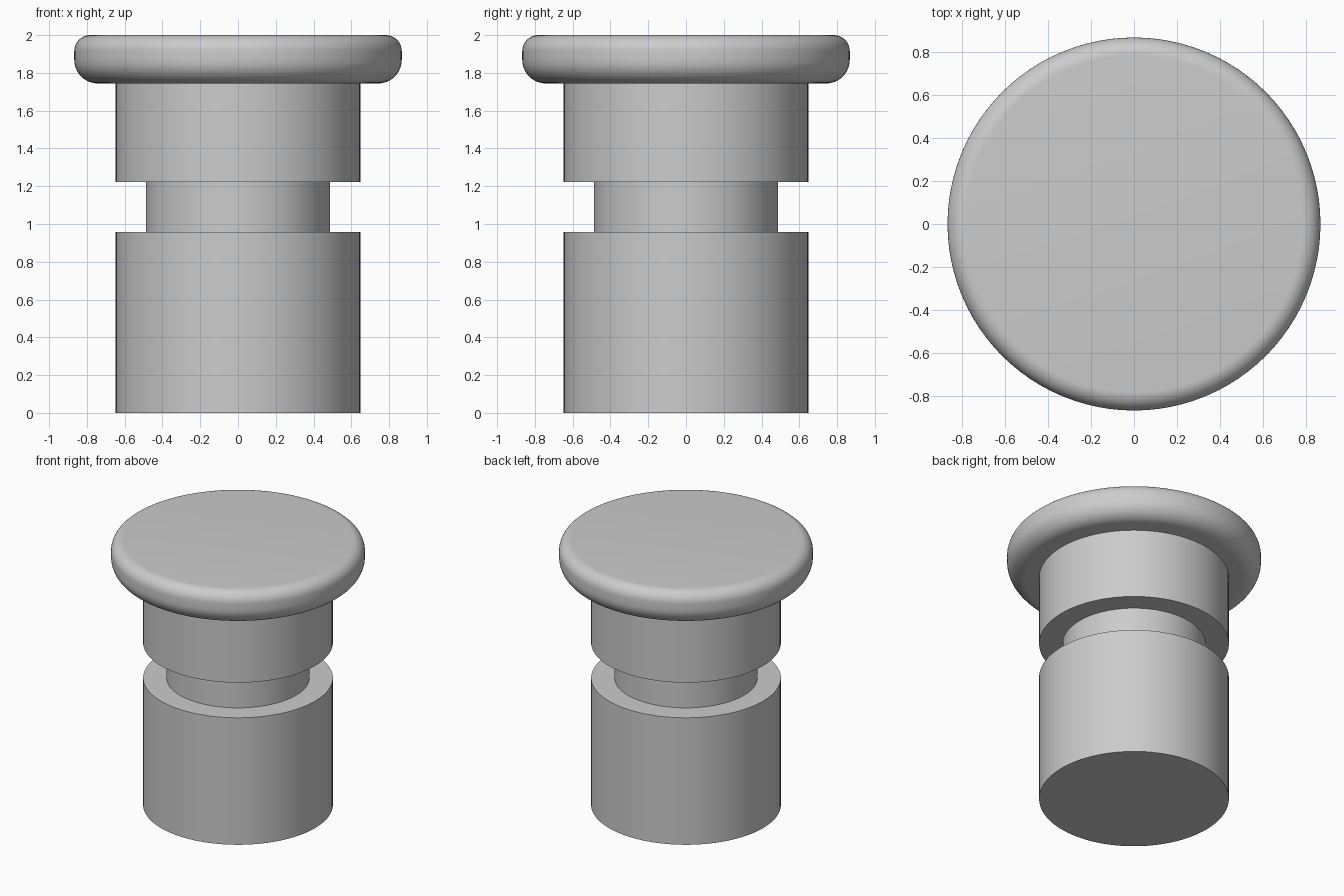
import bpy
import bmesh
from math import sin, cos, pi, radians

SEGMENTS = 96

cube = bpy.data.objects.get("Cube")
if cube:
    bpy.data.objects.remove(cube, do_unlink=True)

# Single plain grey material
grey = bpy.data.materials.new("plain_grey")
grey.use_nodes = True
colour = (0.6, 0.6, 0.6, 1.0)
grey.diffuse_color = colour
grey.node_tree.nodes["Principled BSDF"].inputs["Base Color"].default_value = colour


def arc(cx, cz, radius, start, end, steps=10):
    """Profile points (radius, height) along a circular arc, in degrees."""
    angles = [radians(start + (end - start) * i / steps) for i in range(steps + 1)]
    return [(cx + radius * cos(a), cz + radius * sin(a)) for a in angles]


def turned_part(name, profile):
    """Solid of revolution from a bottom-to-top profile, closed by flat discs."""
    bm = bmesh.new()
    rings = []
    for r, z in profile:
        rings.append([bm.verts.new((r * cos(2 * pi * i / SEGMENTS),
                                    r * sin(2 * pi * i / SEGMENTS), z))
                      for i in range(SEGMENTS)])
    for low, high in zip(rings, rings[1:]):
        for i in range(SEGMENTS):
            j = (i + 1) % SEGMENTS
            bm.faces.new((low[i], low[j], high[j], high[i]))
    bm.faces.new(rings[0][::-1])
    bm.faces.new(rings[-1])
    mesh = bpy.data.meshes.new(name)
    bm.to_mesh(mesh)
    bm.free()
    mesh.materials.append(grey)
    obj = bpy.data.objects.new(name, mesh)
    bpy.context.collection.objects.link(obj)
    bpy.ops.object.select_all(action='DESELECT')
    obj.select_set(True)
    bpy.context.view_layer.objects.active = obj
    bpy.ops.object.shade_smooth_by_angle(angle=radians(30))
    return obj


def cylinder(name, radius, bottom, top):
    return turned_part(name, [(radius, bottom), (radius, top)])


# Stem: lower body, recessed neck and upper body
BODY, NECK = 0.648, 0.488
cylinder("lower_body", BODY, 0.0, 0.957)
cylinder("neck", NECK, 0.94, 1.24)
cylinder("upper_body", BODY, 1.222, 1.76)

# Cap: disc with a wide lower rounding and a tighter upper one
CAP, BASE, TOP = 0.867, 1.744, 2.0
LOWER, UPPER = 0.125, 0.085
turned_part("cap",
            arc(CAP - LOWER, BASE + LOWER, LOWER, -90, 0)
            + arc(CAP - UPPER, TOP - UPPER, UPPER, 0, 90))
